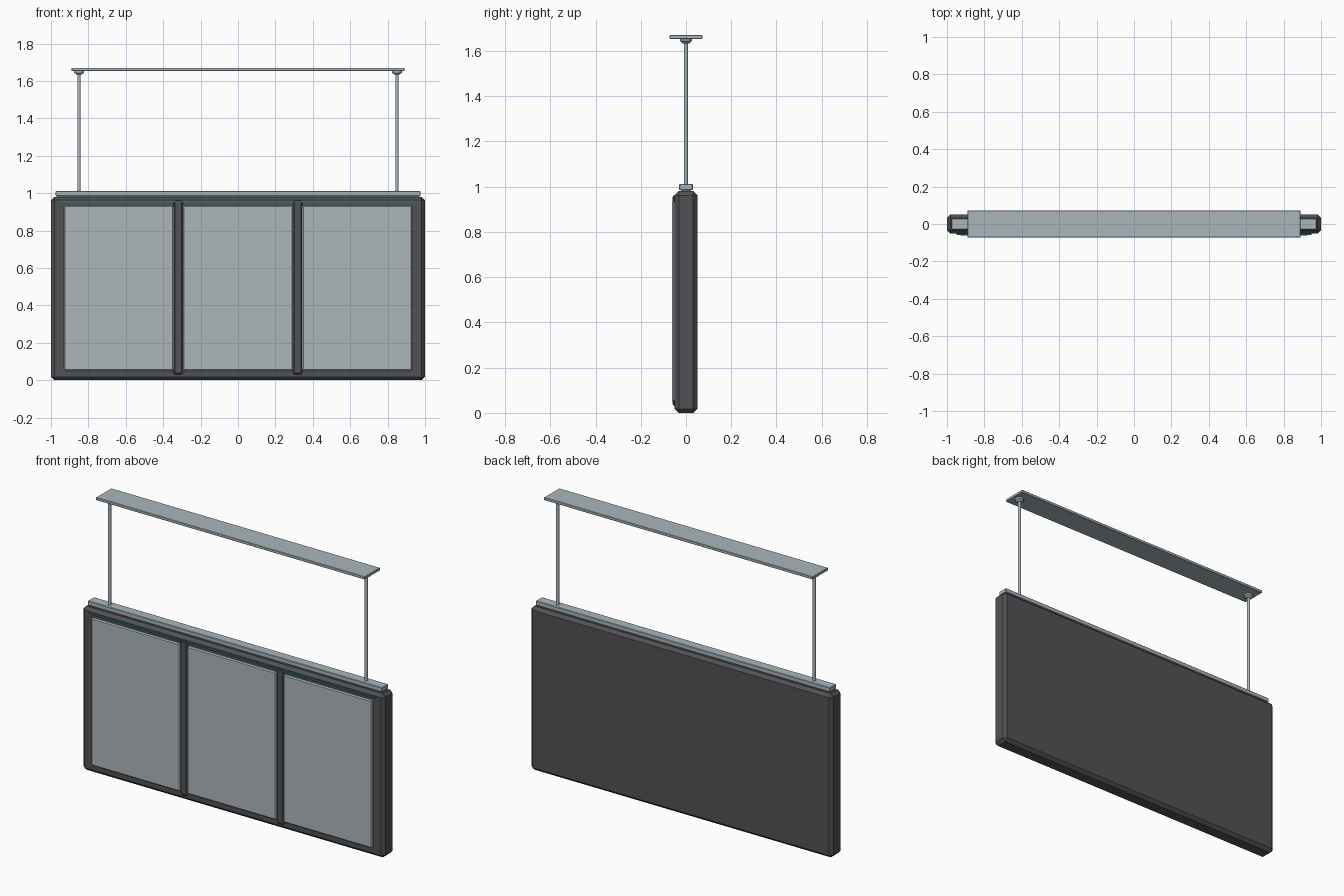
import bpy
import bmesh

cube = bpy.data.objects.get("Cube")
if cube:
    bpy.data.objects.remove(cube, do_unlink=True)


def make_material(name, rgb):
    mat = bpy.data.materials.new(name)
    mat.use_nodes = True
    colour = (*rgb, 1)
    mat.diffuse_color = colour
    mat.node_tree.nodes["Principled BSDF"].inputs["Base Color"].default_value = colour
    return mat


CHARCOAL = make_material("charcoal", (0.085, 0.085, 0.09))
STEEL = make_material("brushed steel", (0.40, 0.47, 0.50))
PANEL = make_material("pale grey panel", (0.42, 0.47, 0.50))
TEAL = make_material("teal light", (0.03, 0.17, 0.16))


def box(name, low, high, mat, bevel=0, segments=1):
    """Box between two corners, with optional bevelled edges."""
    bm = bmesh.new()
    bmesh.ops.create_cube(bm, size=1)
    for v in bm.verts:
        v.co = [h if c > 0 else l for c, l, h in zip(v.co, low, high)]
    if bevel:
        bmesh.ops.bevel(bm, geom=bm.edges[:], offset=bevel, segments=segments,
                        profile=0.5, affect='EDGES')
    return finish(name, bm, mat)


def cylinder(name, x, z0, z1, r0, r1, mat, sides=16):
    """Upright cylinder or cone on the centre plane."""
    bm = bmesh.new()
    bmesh.ops.create_cone(bm, cap_ends=True, segments=sides,
                          radius1=r0, radius2=r1, depth=z1 - z0)
    bmesh.ops.translate(bm, verts=bm.verts, vec=(x, 0, (z0 + z1) / 2))
    obj = finish(name, bm, mat)
    bpy.ops.object.select_all(action='DESELECT')
    obj.select_set(True)
    bpy.context.view_layer.objects.active = obj
    bpy.ops.object.shade_smooth_by_angle()
    return obj


def finish(name, bm, mat):
    mesh = bpy.data.meshes.new(name)
    bm.to_mesh(mesh)
    bm.free()
    mesh.materials.append(mat)
    obj = bpy.data.objects.new(name, mesh)
    bpy.context.collection.objects.link(obj)
    return obj


# Main cabinet
box("cabinet", (-1, -0.05, 0), (1, 0.05, 0.98), CHARCOAL, 0.018)

# Three display panels on the front
for label, x in (("right", -0.637), ("middle", 0), ("left", 0.637)):
    box(label + "_panel", (x - 0.294, -0.062, 0.05), (x + 0.294, -0.045, 0.935),
        PANEL, 0.006)

# Light strip above the panels
box("light_strip", (-0.95, -0.058, 0.95), (0.95, -0.045, 0.96), TEAL)

# Dividers and upper mounting rail
for label, side in (("right", -1), ("left", 1)):
    x = side * 0.319
    box(label + "_divider", (x - 0.025, -0.06, 0.03), (x + 0.025, -0.045, 0.962),
        CHARCOAL, 0.008)
box("rail_base", (-0.97, -0.022, 0.97), (0.97, 0.022, 0.99), STEEL)
box("mounting_rail", (-0.975, -0.03, 0.985), (0.975, 0.03, 1.012), STEEL, 0.003)

# Hanging rods with flanges under the ceiling plate
for label, side in (("right", -1), ("left", 1)):
    x = side * 0.85
    cylinder(label + "_rod", x, 1.0, 1.655, 0.009, 0.009, STEEL)
    cylinder(label + "_flange", x, 1.643, 1.656, 0.027, 0.027, STEEL, 24)
    cylinder(label + "_flange_collar", x, 1.633, 1.643, 0.014, 0.025, STEEL, 24)
box("ceiling_plate", (-0.89, -0.072, 1.653), (0.89, 0.072, 1.67), STEEL, 0.002)
